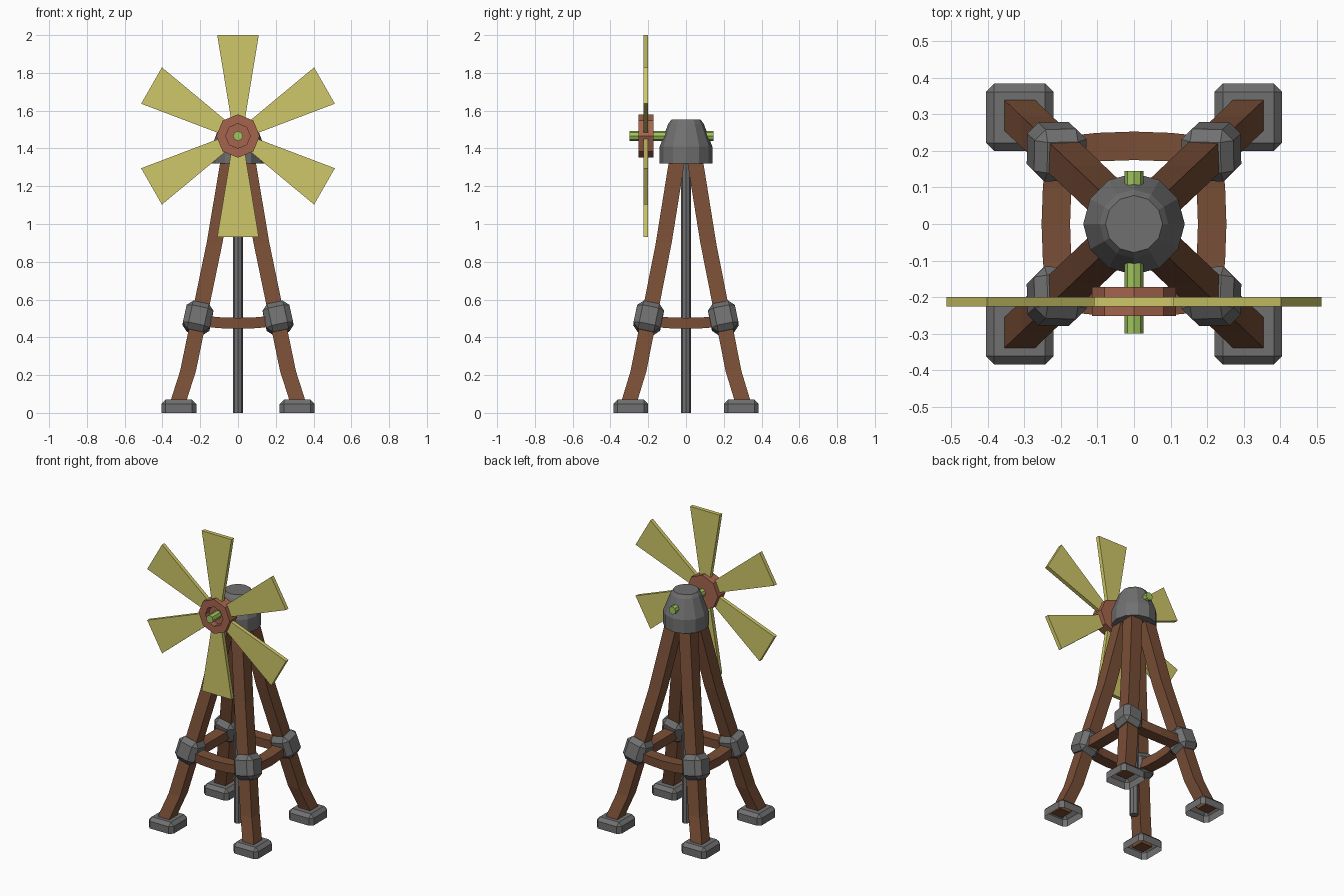
import bpy, bmesh, math
from mathutils import Vector, Matrix

if "Cube" in bpy.data.objects:
    bpy.data.objects.remove(bpy.data.objects["Cube"])


def material(name, srgb):
    m = bpy.data.materials.new(name)
    m.diffuse_color = [((c / 255 + 0.055) / 1.055) ** 2.4 for c in srgb] + [1]
    m.use_nodes = True
    m.node_tree.nodes["Principled BSDF"].inputs["Base Color"].default_value = m.diffuse_color
    return m


WOOD = material("dark_wood", (120, 78, 54))
METAL = material("grey_metal", (112, 112, 112))
SAIL = material("yellow_sail", (206, 199, 104))
HUB = material("red_brown_hub", (165, 101, 77))
AXLE = material("green_axle", (160, 196, 92))


def finish(name, bm, mat, fix_normals=True):
    if fix_normals:
        bmesh.ops.recalc_face_normals(bm, faces=bm.faces)
    me = bpy.data.meshes.new(name)
    bm.to_mesh(me)
    bm.free()
    me.materials.append(mat)
    ob = bpy.data.objects.new(name, me)
    bpy.context.collection.objects.link(ob)
    return ob


def loft(name, rings, mat):
    """Skin a list of equal-length point rings and close both ends."""
    bm = bmesh.new()
    vs = [[bm.verts.new(p) for p in r] for r in rings]
    n = len(rings[0])
    for a, b in zip(vs, vs[1:]):
        for i in range(n):
            j = (i + 1) % n
            bm.faces.new((a[i], a[j], b[j], b[i]))
    bm.faces.new(vs[0])
    bm.faces.new(vs[-1])
    return finish(name, bm, mat)


def lathe(name, profile, n, mat, along_y=False, z0=0.0):
    """Revolve (radius, position) pairs around z, or around y at height z0."""
    rings = []
    for r, h in profile:
        ring = []
        for i in range(n):
            a = 2 * math.pi * i / n
            c, s = r * math.cos(a), r * math.sin(a)
            ring.append((c, h, z0 + s) if along_y else (c, s, h))
        rings.append(ring)
    return loft(name, rings, mat)


def chamfered_box(size, bevel, matrix):
    bm = bmesh.new()
    bmesh.ops.create_cube(bm, size=1)
    bmesh.ops.scale(bm, vec=size, verts=bm.verts)
    bmesh.ops.bevel(bm, geom=bm.edges[:], offset=bevel, segments=1,
                    affect='EDGES', profile=0.5)
    bmesh.ops.transform(bm, matrix=matrix, verts=bm.verts)
    return bm


# Legs, feet and joint blocks, one set in each corner
LEG_PATH = [(0.322, 0.03), (0.310, 0.08), (0.265, 0.22), (0.207, 0.50),
            (0.124, 0.90), (0.043, 1.38)]
LEG_HALF = 0.042
SQUARE = [(-1, -1), (1, -1), (1, 1), (-1, 1)]
for sx, sy in SQUARE:
    tag = ("front" if sy < 0 else "back") + ("_left" if sx < 0 else "_right")
    rings = [[(sx * p + LEG_HALF * u, sy * p * 0.95 + LEG_HALF * v, z)
              for u, v in SQUARE] for p, z in LEG_PATH]
    loft("leg_" + tag, rings, WOOD)

    # foot: chamfered block left open underneath
    bm = chamfered_box((0.184, 0.184, 0.14), 0.022,
                       Matrix.Translation((sx * 0.313, sy * 0.292, 0)))
    bmesh.ops.bisect_plane(bm, geom=bm.verts[:] + bm.edges[:] + bm.faces[:],
                           plane_co=(0, 0, 0), plane_no=(0, 0, 1),
                           clear_inner=True)
    finish("foot_" + tag, bm, METAL, False)

    # joint block tilted along the leg
    lean = Vector((-sx * 0.22, -sy * 0.21, 1))
    rot = Vector((0, 0, 1)).rotation_difference(lean).to_matrix().to_4x4()
    place = Matrix.Translation((sx * 0.212, sy * 0.198, 0.503)) @ rot
    finish("joint_" + tag, chamfered_box((0.145, 0.145, 0.155), 0.03, place), METAL)

# Cross bars, bowed slightly outward and down
for k, side in enumerate(("back", "left", "front", "right")):
    rot = Matrix.Rotation(k * math.pi / 2, 3, 'Z')
    rings = []
    for t in (-1, -0.5, 0, 0.5, 1):
        bow = 1 - t * t
        y, z = 0.2 + 0.014 * bow, 0.488 - 0.014 * bow
        rings.append([rot @ Vector((t * 0.2, y + 0.039 * u, z + 0.029 * v))
                      for u, v in SQUARE])
    loft("cross_bar_" + side, rings, WOOD)

# Centre pole and cap
lathe("centre_pole", [(0.026, 0), (0.026, 1.36)], 8, METAL)
lathe("cap", [(0.139, 1.32), (0.139, 1.41), (0.094, 1.53), (0.078, 1.552)], 12, METAL)

# Axle and recessed hub
HZ = 1.466
lathe("axle", [(0.026, -0.3), (0.026, 0.145)], 8, AXLE, True, HZ)
lathe("hub", [(0.115, -0.172), (0.115, -0.252), (0.065, -0.252), (0.065, -0.212)],
      8, HUB, True, HZ)

# Six flared sails
for k in range(6):
    a = k * math.pi / 3
    ca, sa = math.cos(a), math.sin(a)
    outline = [(-0.034, 0.07), (0.034, 0.07), (0.111, 0.534), (-0.111, 0.534)]
    rings = [[(0.99 * (x * ca + r * sa), y, HZ - x * sa + r * ca)
              for x, r in outline] for y in (-0.226, -0.2)]
    loft("sail_%d" % (k + 1), rings, SAIL)
